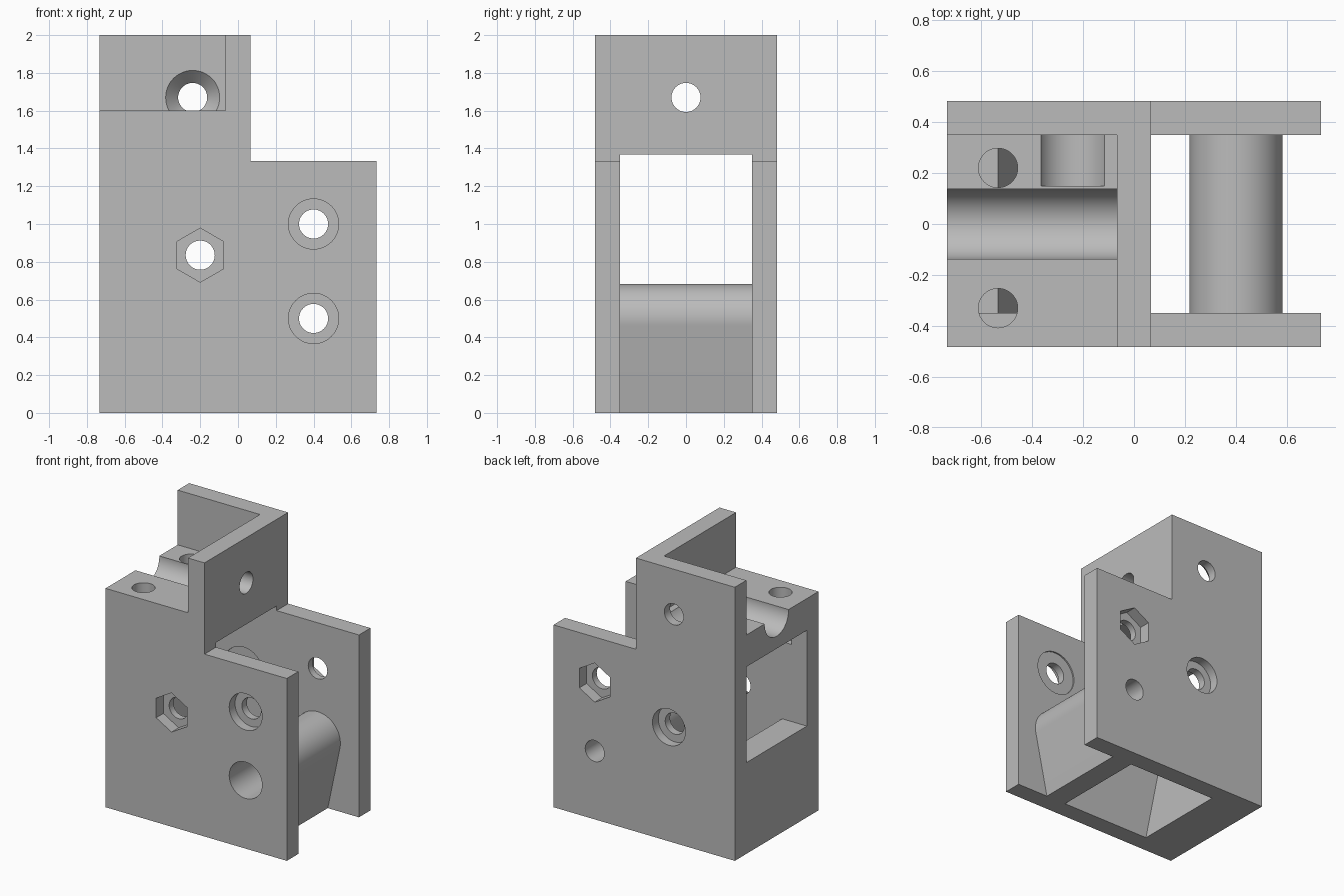
import bpy
import bmesh
import math

cube = bpy.data.objects.get("Cube")
if cube:
    bpy.data.objects.remove(cube, do_unlink=True)

grey = bpy.data.materials.new("plain grey")
grey.use_nodes = True
COLOUR = (0.5, 0.5, 0.5, 1)
grey.diffuse_color = COLOUR
grey.node_tree.nodes["Principled BSDF"].inputs["Base Color"].default_value = COLOUR

W, D, WALL = 0.733, 0.483, 0.35     # half width, half depth, inner wall face
LEDGE, RIB = 1.6, 0.067             # ledge height, half thickness of cross wall
DRILL, HEAD = 0.077, 0.133          # bolt hole and bolt head radii
PLACE = {
    "x": lambda u, v, t: (t, u, v),
    "y": lambda u, v, t: (u, t, v),
    "z": lambda u, v, t: (u, v, t),
}


def prism(name, profile, axis, start, end, end_profile=None):
    """Extrude a 2D profile along an axis, optionally changing its outline."""
    bm = bmesh.new()
    a = [bm.verts.new(PLACE[axis](u, v, start)) for u, v in profile]
    b = [bm.verts.new(PLACE[axis](u, v, end)) for u, v in end_profile or profile]
    bm.faces.new(a)
    bm.faces.new(b)
    n = len(a)
    for i in range(n):
        j = (i + 1) % n
        bm.faces.new((a[i], a[j], b[j], b[i]))
    bmesh.ops.recalc_face_normals(bm, faces=bm.faces)
    mesh = bpy.data.meshes.new(name)
    bm.to_mesh(mesh)
    bm.free()
    mesh.materials.append(grey)
    obj = bpy.data.objects.new(name, mesh)
    bpy.context.collection.objects.link(obj)
    return obj


def ring(centre, radius, sides=48, first=0.0, sweep=math.tau):
    steps = [first + sweep * i / sides for i in range(sides)]
    return [(centre[0] + radius * math.cos(s), centre[1] + radius * math.sin(s)) for s in steps]


def rect(u0, v0, u1, v1):
    return [(u0, v0), (u1, v0), (u1, v1), (u0, v1)]


def combine(tool, operation="DIFFERENCE"):
    tool.hide_render = True
    mod = body.modifiers.new("shape", "BOOLEAN")
    mod.operation = operation
    mod.solver = "EXACT"
    mod.object = tool
    bpy.context.view_layer.objects.active = body
    bpy.ops.object.modifier_apply(modifier=mod.name)
    bpy.data.objects.remove(tool, do_unlink=True)


def bore(centre, radius, axis, start, end, sides=48, first=0.0):
    combine(prism("bore", ring(centre, radius, sides, first), axis, start, end))


# Stepped block, hollowed between its front and back walls
body = prism("bracket_body", [(-W, 0), (W, 0), (W, 1.333), (RIB, 1.333), (RIB, 2), (-W, 2)],
             "y", -D, D)
combine(prism("hollow", [(-0.38, -0.1), (0.9, -0.1), (0.9, 1.367), (-0.9, 1.367),
                         (-0.9, 0.667), (-0.533, 0.667)], "y", -WALL, WALL))

# Open ledge behind the cross wall
combine(prism("ledge_space", rect(-0.9, LEDGE, -RIB, 2.2), "y", -0.6, WALL))

# Tapered crossbar with a round top
lean = math.radians(12)
pivot = (0.4, 0.5)
bar = ring(pivot, 0.183, 40, -lean, (math.pi + 2 * lean) * 40 / 39)
bar += [(0.319, 0), (0.481, 0)]
combine(prism("crossbar", bar, "y", -0.4, 0.4), "UNION")

# Channel along the ledge and hole through the cross wall
bore((0, 1.595), 0.138, "x", -0.9, -RIB)
bore((0, 1.67), DRILL, "x", -0.05, 0.2)
bore((0, 1.67), DRILL, "x", -0.2, 0.1)

# Side seat with a countersunk hole in the back wall
seat = (-0.24, 1.67)
bore(seat, 0.143, "y", 0.15, WALL)
combine(prism("countersink", ring(seat, 0.143), "y", WALL, 0.417, ring(seat, DRILL)))
bore(seat, DRILL, "y", 0.3, 0.6)

# Vertical holes in the ledge
for y in (0.22, -0.33):
    bore((-0.533, y), DRILL, "z", 1.23, 1.8)

# Bolts through both walls: head recess on one side, hexagonal nut recess on the other
for centre, side in (((-0.2, 0.835), 1), ((0.4, 1.0), -1)):
    bore(centre, DRILL, "y", -0.6, 0.6)
    bore(centre, HEAD, "y", side * 0.416, side * 0.6)
    bore(centre, 0.143, "y", -side * 0.4, -side * 0.6, 6, math.pi / 6)
    bore(centre, 0.16, "y", side * 0.3, side * 0.36)

# Pivot bolt along the crossbar, with a deep head recess
bore(pivot, DRILL, "y", -0.6, 0.6)
bore(pivot, HEAD, "y", -0.6, -0.1)

bpy.ops.object.select_all(action="DESELECT")
body.select_set(True)
bpy.context.view_layer.objects.active = body
bpy.ops.object.shade_smooth_by_angle(angle=math.radians(25))
